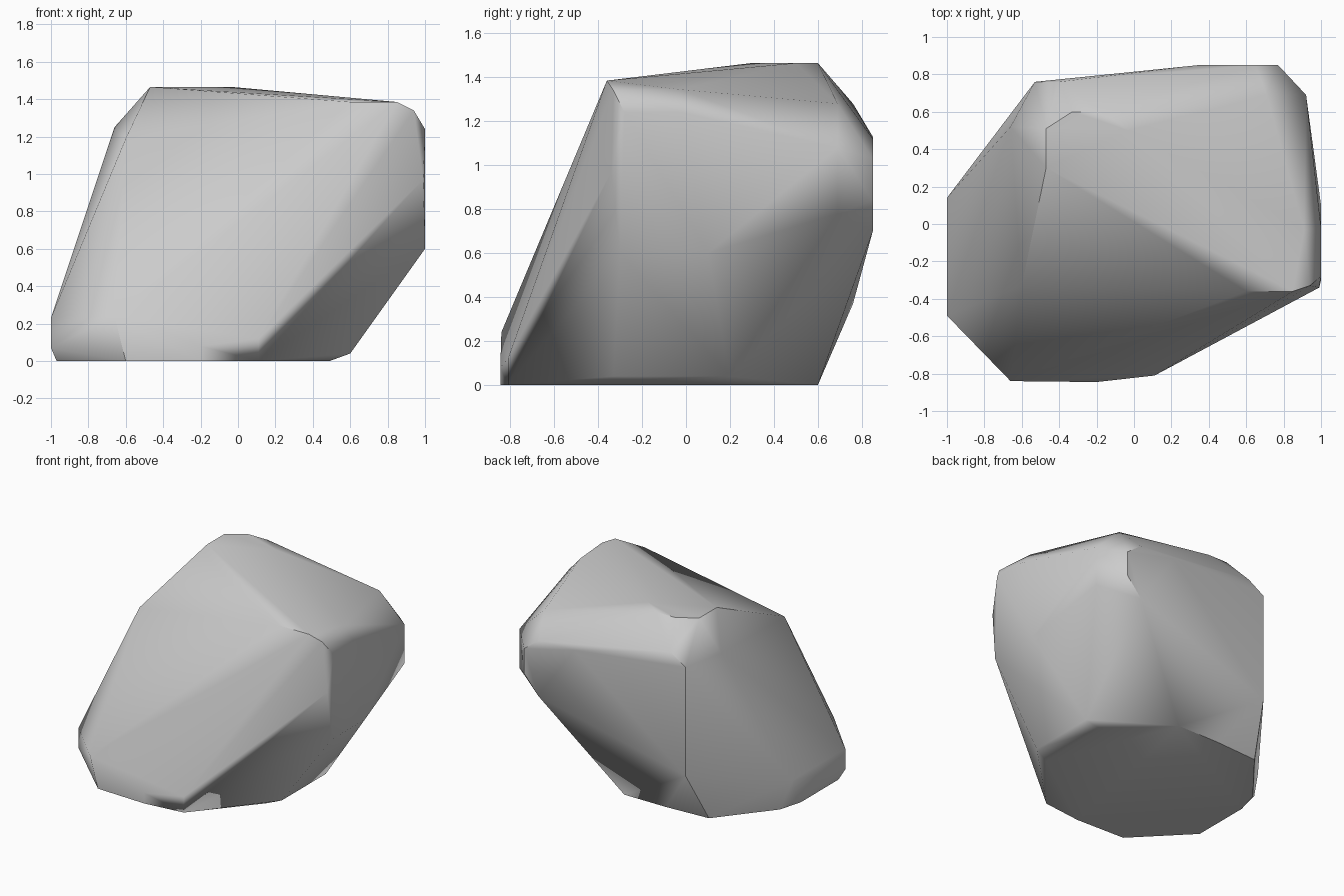
import bpy
import bmesh
from math import radians

default_cube = bpy.data.objects.get("Cube")
if default_cube:
    bpy.data.objects.remove(default_cube, do_unlink=True)


def make_material(name, colour):
    material = bpy.data.materials.new(name)
    material.use_nodes = True
    material.diffuse_color = colour
    shader = next(n for n in material.node_tree.nodes if n.type == "BSDF_PRINCIPLED")
    shader.inputs["Base Color"].default_value = colour
    return material


def make_boulder(name, corner_groups, material):
    """Wrap a tight convex skin round the chiselled corners."""
    bm = bmesh.new()
    for group in corner_groups:
        for corner in group:
            bm.verts.new(corner)
    hull = bmesh.ops.convex_hull(bm, input=bm.verts)
    loose = {g for g in hull["geom_interior"] + hull["geom_unused"]
             if isinstance(g, bmesh.types.BMVert) and g.is_valid}
    bmesh.ops.delete(bm, geom=list(loose), context="VERTS")
    # Merge almost coplanar triangles into broad facets
    bmesh.ops.dissolve_limit(bm, angle_limit=radians(1.5),
                             verts=bm.verts, edges=bm.edges)
    bmesh.ops.recalc_face_normals(bm, faces=bm.faces)
    mesh = bpy.data.meshes.new(name)
    bm.to_mesh(mesh)
    bm.free()
    mesh.materials.append(material)
    boulder = bpy.data.objects.new(name, mesh)
    bpy.context.collection.objects.link(boulder)
    return boulder


# Flat underside, going round from the front
underside = [(-.6, -.83, 0), (-.2, -.845, 0), (.11, -.81, 0), (.49, -.36, 0),
             (.49, .22, 0), (.1, .6, 0), (-.25, .6, 0), (-.6, .58, 0),
             (-.92, .18, 0), (-.97, 0, 0), (-.97, -.45, 0)]

# Worn lower rim
lower_rim = [(-.66, -.84, .24), (-.2, -.845, .08), (.11, -.81, .12),
             (.6, -.33, .04), (.6, .2, .04), (-.53, .76, .37),
             (-1, .14, .23), (-1, .1, .07), (-1, -.49, .07), (-1, -.49, .23)]

# Steep left cheek and the chipped back corner
left_cheek = [(1, -.3, .6), (1, .1, .6), (.99, -.34, .97),
              (1, -.28, 1.24), (1, -.02, 1.24)]
back_corner = [(.92, .69, .78), (.92, .69, 1.08), (.77, .85, .84),
               (.77, .85, 1.03), (.65, .85, .7), (.65, .85, 1.12),
               (.35, .85, 1.13)]

# Upper shoulders and crown
shoulders = [(-.53, .76, 1.2), (-.4, .76, 1.28), (-.66, .52, 1.25),
             (-.6, -.33, 1.19), (.71, .69, 1.28)]
crown = [(-.47, .3, 1.465), (-.47, .51, 1.465), (-.33, .6, 1.465),
         (-.17, .6, 1.465), (-.03, .5, 1.465), (.6, -.36, 1.385),
         (.85, -.36, 1.385), (.94, -.33, 1.34), (.91, -.03, 1.345)]

stone_grey = make_material("stone grey", (.6, .6, .6, 1))
boulder = make_boulder(
    "boulder",
    [underside, lower_rim, left_cheek, back_corner, shoulders, crown],
    stone_grey)

# Soft worn edges, with the strong ridges kept crisp
bpy.context.view_layer.objects.active = boulder
boulder.select_set(True)
bpy.ops.object.shade_smooth_by_angle(angle=radians(40))
soft_facets = boulder.modifiers.new("soft facets", "WEIGHTED_NORMAL")
soft_facets.keep_sharp = True
